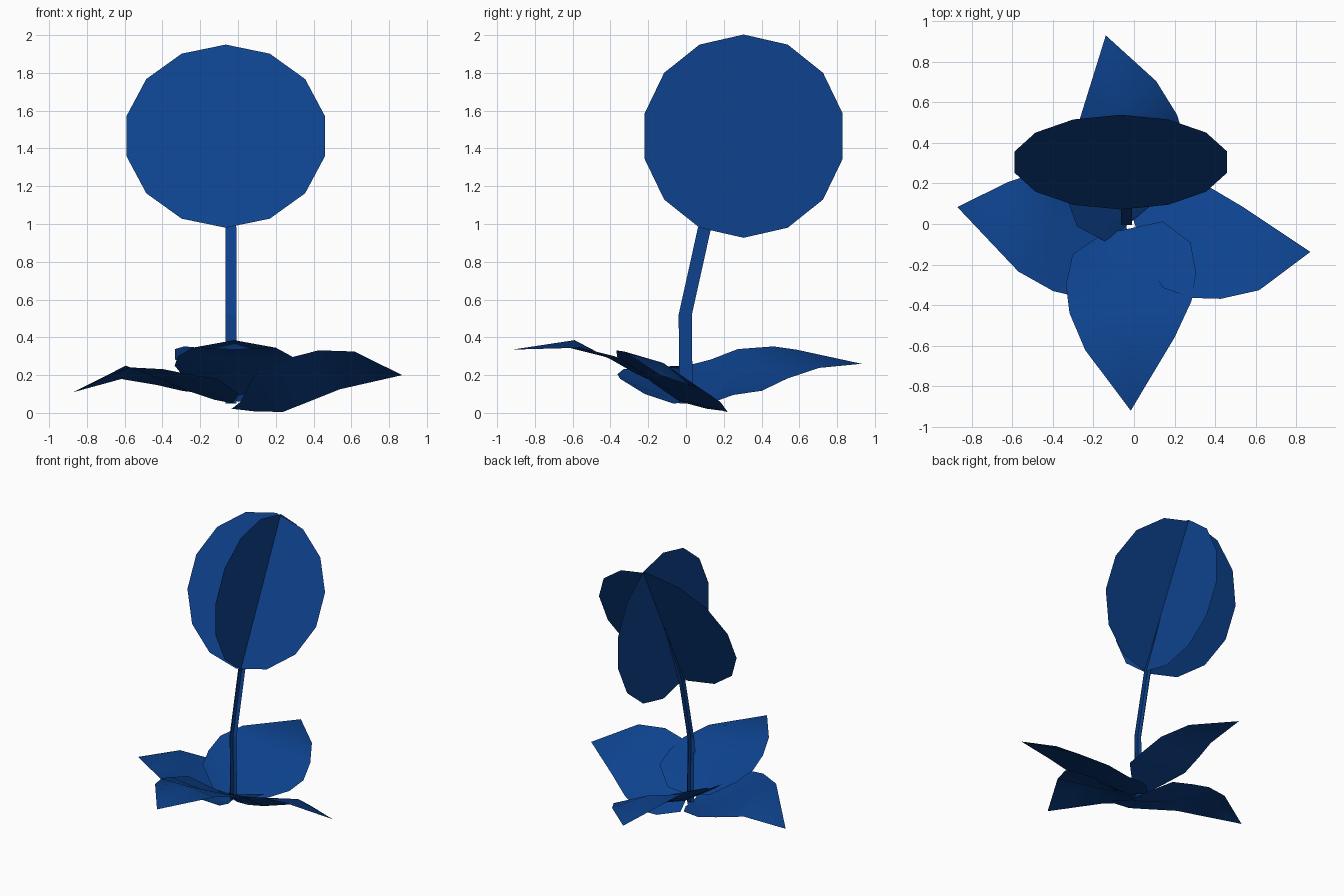
import bpy
from math import sin, cos, pi, radians
from mathutils import Vector

if "Cube" in bpy.data.objects:
    bpy.data.objects.remove(bpy.data.objects["Cube"])

blue = bpy.data.materials.new("blue")
blue.diffuse_color = (0.004, 0.055, 0.27, 1)
blue.use_nodes = True
blue.node_tree.nodes["Principled BSDF"].inputs["Base Color"].default_value = blue.diffuse_color


def add_mesh(name, verts, faces, smooth=False):
    me = bpy.data.meshes.new(name)
    me.from_pydata([tuple(v) for v in verts], [], faces)
    me.update()
    me.materials.append(blue)
    ob = bpy.data.objects.new(name, me)
    bpy.context.collection.objects.link(ob)
    for p in me.polygons:
        p.use_smooth = smooth
    return ob


# Flower head: two crossed 14-sided flat discs sharing a leaning axis
tilt = 2 * pi / 14
axis = Vector((0, sin(tilt), cos(tilt)))


def disc(name, x, side):
    centre = Vector((x, 0.305, 1.465))
    ring = [centre + 0.538 * (axis * cos(i * tilt) + side * sin(i * tilt)) for i in range(14)]
    add_mesh(name, ring, [tuple(range(14))])


disc("flower_disc_across", -0.065, Vector((1, 0, 0)))
disc("flower_disc_along", -0.028, Vector((0, cos(tilt), -sin(tilt))))

# Stem: two crossed bent strips that narrow towards the middle of the head
path = [(0, 0.05, 1), (-0.004, 0.52, 1), (0.098, 0.98, 1), (0.30, 1.45, 0.1)]


def strip(name, dx, dy):
    verts = [(-0.037 + s * dx * t, y + s * dy * t, z) for y, z, t in path for s in (-1, 1)]
    add_mesh(name, verts, [(2 * i, 2 * i + 1, 2 * i + 3, 2 * i + 2) for i in range(3)])


strip("stem_across", 0.028, 0)
strip("stem_along", 0, 0.035)

# Leaves: shared outline, each with its own heading, roll, shift, skew and rise
reach = [0.02, 0.12, 0.27, 0.41, 0.59]
width = [0.15, 0.29, 0.32, 0.30, 0.22]
cup = [0.03, 0.07, 0.04, 0.01, -0.04]


def leaf(name, yaw, roll, shift, skew, tip, heights):
    a, b = radians(yaw), radians(roll)
    out = Vector((cos(a), sin(a), 0))
    side = Vector((-sin(a), cos(a), 0))
    up = Vector((0, 0, 1))
    verts = []
    for r, w, c, z in zip(reach, width, cup, heights):
        for s in (-1, 0, 1):
            verts.append(out * (r + s * skew) + side * (s * w * cos(b) + shift)
                         + up * (z + s * w * sin(b) + c * abs(s)))
    verts.append(out * tip[0] + up * tip[1])
    faces = []
    for i in range(4):
        for j in range(2):
            k = i * 3 + j
            faces.append((k, k + 3, k + 4, k + 1))
    faces += [(12, 15, 13), (13, 15, 14)]
    add_mesh(name, verts, faces, True)


leaf("front_leaf", -91, 0, -0.01, -0.035, (0.92, 0.335), [0.09, 0.14, 0.21, 0.29, 0.385])
leaf("right_leaf", -9, -27, -0.03, -0.07, (0.88, 0.20), [0.06, 0.07, 0.11, 0.185, 0.265])
leaf("left_leaf", 174.5, 8, 0.07, -0.045, (0.875, 0.11), [0.05, 0.07, 0.12, 0.18, 0.25])
leaf("back_leaf", 98.5, 15, 0.0, -0.09, (0.94, 0.26), [0.06, 0.10, 0.16, 0.25, 0.335])
